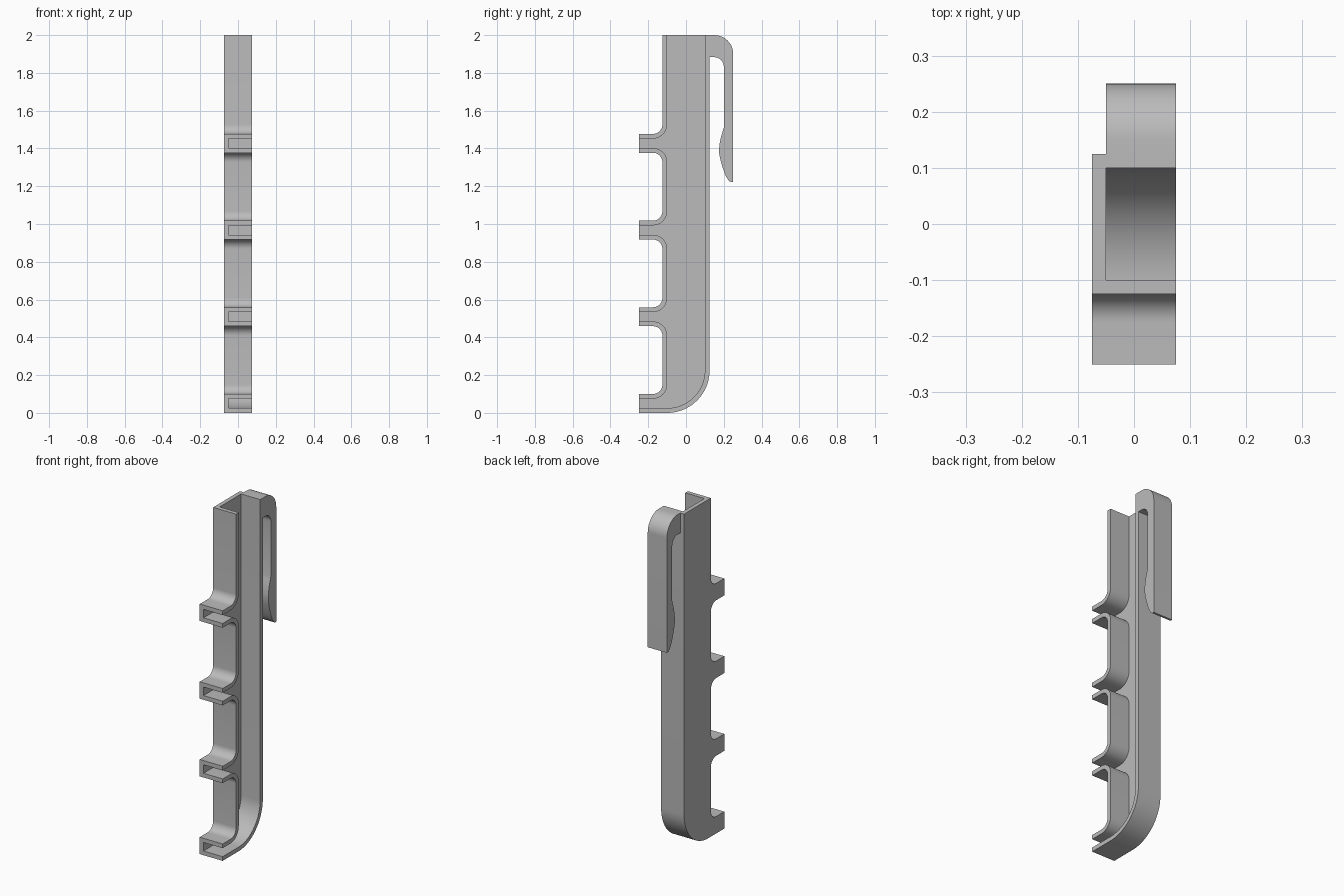
import bpy, bmesh, math

if "Cube" in bpy.data.objects:
    bpy.data.objects.remove(bpy.data.objects["Cube"])

WALL = 0.025
BRANCHES = [0.0, 0.459, 0.918, 1.377]   # underside height of each side outlet

grey = bpy.data.materials.new("plain_grey")
grey.diffuse_color = (0.5, 0.5, 0.5, 1)
grey.use_nodes = True
grey.node_tree.nodes["Principled BSDF"].inputs["Base Color"].default_value = grey.diffuse_color


def arc(cy, cz, r, a0, a1, n=12):
    """Points of an arc in the y-z plane, angles in degrees."""
    angles = [math.radians(a0 + (a1 - a0) * i / n) for i in range(n + 1)]
    return [(cy + r * math.cos(a), cz + r * math.sin(a)) for a in angles]


def extrude_profile(name, pts, x0, x1):
    """Prism with a y-z profile running from x0 to x1."""
    bm = bmesh.new()
    face = bm.faces.new([bm.verts.new((x0, y, z)) for y, z in pts])
    new = bmesh.ops.extrude_face_region(bm, geom=[face])["geom"]
    verts = [v for v in new if isinstance(v, bmesh.types.BMVert)]
    bmesh.ops.translate(bm, verts=verts, vec=(x1 - x0, 0, 0))
    bmesh.ops.recalc_face_normals(bm, faces=bm.faces)
    mesh = bpy.data.meshes.new(name)
    bm.to_mesh(mesh)
    bm.free()
    mesh.materials.append(grey)
    obj = bpy.data.objects.new(name, mesh)
    bpy.context.collection.objects.link(obj)
    return obj


def channel_profile(off, y_end, z_top):
    """Outline of the channel, moved inwards by off."""
    pts = [(y_end, off)]
    pts += arc(-0.1, 0.225, 0.225 - off, -90, 0, 20)
    pts += [(0.125 - off, z_top), (-0.125 + off, z_top)]
    for b in reversed(BRANCHES):
        pts += arc(-0.175, b + 0.15, 0.05 + off, 0, -90)
        pts.append((y_end, b + 0.1 - off))
        if b > 0:
            pts.append((y_end, b + off))
            pts += arc(-0.175, b - 0.05, 0.05 + off, 90, 0)
    return pts


def smooth(obj):
    bpy.ops.object.select_all(action='DESELECT')
    obj.select_set(True)
    bpy.context.view_layer.objects.active = obj
    bpy.ops.object.shade_smooth_by_angle(angle=math.radians(25))


# Open channel: solid outline hollowed from the +x side, top and outlet ends
channel = extrude_profile("channel", channel_profile(0, -0.25, 2.0), -0.075, 0.075)
cutter = extrude_profile("channel_cutter", channel_profile(WALL, -0.35, 2.1), -0.05, 0.15)
cutter.hide_render = True
mod = channel.modifiers.new("hollow", 'BOOLEAN')
mod.operation = 'DIFFERENCE'
mod.solver = 'EXACT'
mod.object = cutter
bpy.context.view_layer.objects.active = channel
bpy.ops.object.modifier_apply(modifier=mod.name)
bpy.data.objects.remove(cutter)
smooth(channel)

# Pocket clip with a bulged gripping tip
clip_pts = [(0.125, 2.0)]
clip_pts += arc(0.15, 1.9, 0.1, 90, 0, 16)
clip_pts += [(0.25, 1.222), (0.237, 1.222), (0.225, 1.231), (0.213, 1.249),
             (0.203, 1.273), (0.192, 1.305), (0.182, 1.34), (0.176, 1.37),
             (0.175, 1.395), (0.178, 1.425), (0.185, 1.46), (0.194, 1.49),
             (0.2, 1.51)]
clip_pts += arc(0.15, 1.833, 0.05, 0, 90)
clip_pts.append((0.125, 1.883))
smooth(extrude_profile("clip", clip_pts, -0.05, 0.075))
